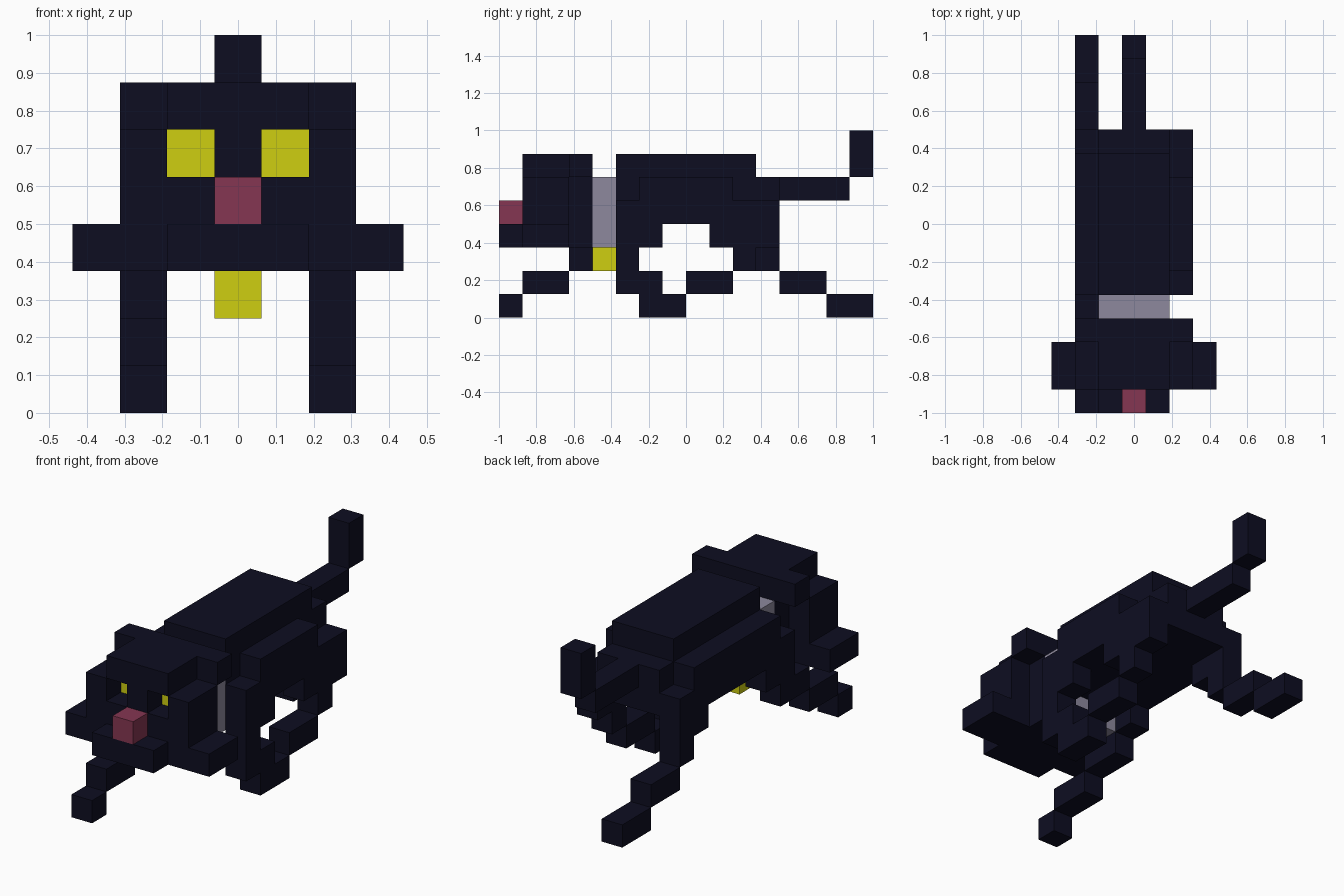
import bpy, bmesh
from mathutils import Vector

if "Cube" in bpy.data.objects:
    bpy.data.objects.remove(bpy.data.objects["Cube"])

U = 0.125  # size of one block


def material(name, rgb):
    m = bpy.data.materials.new(name)
    m.diffuse_color = (*rgb, 1)
    m.use_nodes = True
    m.node_tree.nodes["Principled BSDF"].inputs["Base Color"].default_value = m.diffuse_color
    return m


DARK = material("midnight fur", (0.0043, 0.0043, 0.0155))
YELLOW = material("bright yellow", (0.62, 0.62, 0.0056))
PINK = material("nose pink", (0.235, 0.037, 0.084))
GREY = material("collar grey", (0.266, 0.25, 0.337))

cells = {}   # (x, y, z) block -> part name
colours = {}


def block(part, mat, xs, ys, zs):
    """Fill blocks: xs are inclusive columns, ys and zs are edge to edge."""
    colours[part] = mat
    for x in range(xs[0], xs[1] + 1):
        for y in range(*ys):
            for z in range(*zs):
                cells[x, y, z] = part


def leg(part, x, steps):
    for ys, zs in steps:
        block(part, DARK, (x, x), ys, zs)


# Torso: raised spine, flanks staggered by the running pose
block("torso", DARK, (-1, 1), (-3, 3), (4, 7))
block("torso", DARK, (-1, 1), (3, 4), (4, 6))
block("torso", DARK, (-2, -2), (-3, 3), (4, 6))
block("torso", DARK, (2, 2), (-2, 2), (4, 6))

# Head, cheeks, muzzle and ears
block("head", DARK, (-2, 2), (-7, -5), (3, 6))
block("head", DARK, (-1, 1), (-7, -4), (3, 7))
block("muzzle", DARK, (-1, 1), (-8, -7), (3, 4))
for s, side in ((-1, "left"), (1, "right")):
    block(side + "_cheek", DARK, (3 * s, 3 * s), (-7, -5), (3, 4))
    block(side + "_ear", DARK, (2 * s, 2 * s), (-5, -4), (6, 7))
    # eye set one block deep
    block(side + "_eye", YELLOW, (s, s), (-6, -5), (5, 6))
    del cells[s, -7, 5]
block("nose", PINK, (0, 0), (-8, -7), (4, 5))

# Collar and tag
block("collar", GREY, (-1, 1), (-4, -3), (3, 6))
block("collar_tag", YELLOW, (0, 0), (-4, -3), (2, 3))

# Legs, as (y range, z range) steps from shoulder or haunch to paw
leg("left_front_leg", -2, [((-4, -2), (3, 5)), ((-5, -3), (2, 3)),
                           ((-7, -5), (1, 2)), ((-8, -7), (0, 1))])
leg("right_front_leg", 2, [((-3, -1), (3, 5)), ((-3, -2), (2, 3)),
                           ((-3, -1), (1, 2)), ((-2, 0), (0, 1))])
leg("left_back_leg", -2, [((2, 4), (3, 5)), ((3, 4), (2, 3)),
                          ((4, 6), (1, 2)), ((6, 8), (0, 1))])
leg("right_back_leg", 2, [((1, 4), (3, 5)), ((2, 3), (2, 3)),
                          ((0, 2), (1, 2))])

# Tail
block("tail", DARK, (0, 0), (4, 7), (5, 6))
block("tail", DARK, (0, 0), (7, 8), (6, 8))

# Build each part from its exposed block sides only
for part, mat in colours.items():
    bm = bmesh.new()
    for cell in [c for c, p in cells.items() if p == part]:
        centre = Vector((cell[0], cell[1] + 0.5, cell[2] + 0.5))
        for axis in range(3):
            for sign in (-1, 1):
                n = Vector((0, 0, 0))
                n[axis] = sign
                if tuple(int(c + d) for c, d in zip(cell, n)) in cells:
                    continue
                a = Vector((0, 0, 0))
                a[(axis + 1) % 3] = 0.5
                b = n.cross(a)
                mid = centre + n * 0.5
                bm.faces.new([bm.verts.new((mid + o) * U)
                              for o in (-a - b, a - b, a + b, b - a)])
    bmesh.ops.remove_doubles(bm, verts=bm.verts, dist=0.001)
    bmesh.ops.dissolve_limit(bm, angle_limit=0.01, verts=bm.verts, edges=bm.edges)
    me = bpy.data.meshes.new(part)
    bm.to_mesh(me)
    bm.free()
    me.materials.append(mat)
    bpy.context.collection.objects.link(bpy.data.objects.new(part, me))
